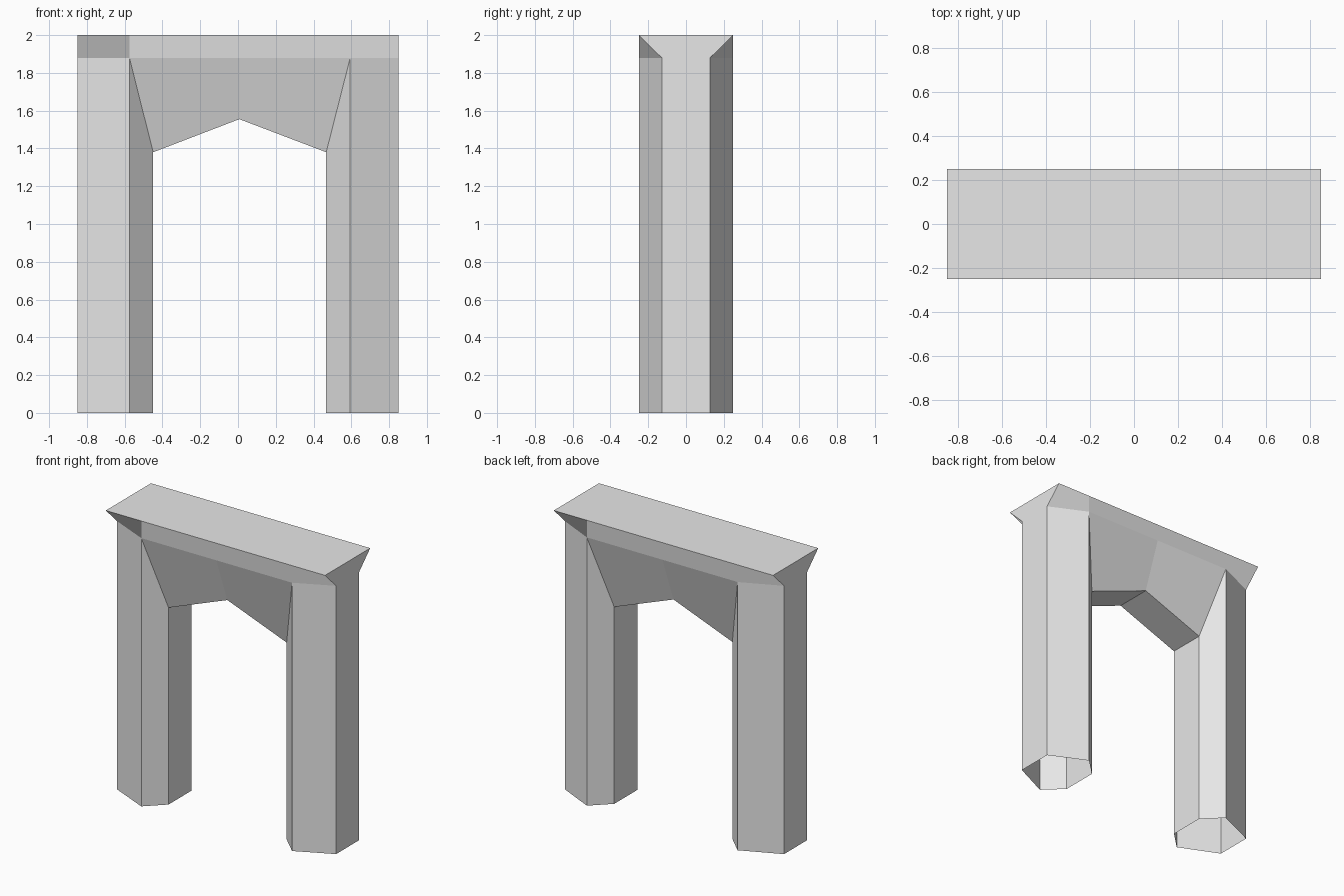
import bpy
import bmesh

cube = bpy.data.objects.get("Cube")
if cube:
    bpy.data.objects.remove(cube)

# Main dimensions
END = 0.85                    # outer end of the gateway
DEPTH, NARROW = 0.25, 0.128   # half depth at the ridge and at the chamfer
TOP, EAVE, SPRING, PEAK = 2.0, 1.88, 1.38, 1.555
MID = {-1: -0.575, 1: 0.594}  # ridge line of each leg
INNER = {-1: -0.449, 1: 0.467}
CENTRE = 0.007

stone = bpy.data.materials.new("grey_stone")
stone.use_nodes = True
GREY = (0.8, 0.8, 0.8, 1.0)
stone.diffuse_color = GREY
for node in stone.node_tree.nodes:
    if node.type == 'BSDF_PRINCIPLED':
        node.inputs["Base Color"].default_value = GREY


def build(name, faces):
    """Make one flat-shaded object from lists of corner points."""
    bm = bmesh.new()
    for corners in faces:
        bm.faces.new([bm.verts.new(c) for c in corners])
    bmesh.ops.remove_doubles(bm, verts=bm.verts, dist=0.0005)
    bmesh.ops.recalc_face_normals(bm, faces=bm.faces)
    mesh = bpy.data.meshes.new(name)
    bm.to_mesh(mesh)
    bm.free()
    mesh.materials.append(stone)
    obj = bpy.data.objects.new(name, mesh)
    bpy.context.collection.objects.link(obj)


# Six-sided legs, open at the foot, with the inner edges stopping at the arch
for side, name in ((1, "left_leg"), (-1, "right_leg")):
    out, mid, inn = side * END, MID[side], INNER[side]
    profile = [(out, -NARROW, EAVE), (mid, -DEPTH, EAVE), (inn, -NARROW, SPRING),
               (inn, NARROW, SPRING), (mid, DEPTH, EAVE), (out, NARROW, EAVE)]
    walls = []
    for (x0, y0, z0), (x1, y1, z1) in zip(profile, profile[1:] + profile[:1]):
        walls.append([(x0, y0, 0), (x1, y1, 0), (x1, y1, z1), (x0, y0, z0)])
    build(name, walls)

# Pointed arch: sloping cheeks and the underside
arch = []
for side in (-1, 1):
    mid, inn = MID[side], INNER[side]
    for f in (-1, 1):
        arch.append([(mid, f * DEPTH, EAVE), (inn, f * NARROW, SPRING),
                     (CENTRE, f * NARROW, PEAK), (CENTRE, f * DEPTH, EAVE)])
    arch.append([(inn, -NARROW, SPRING), (inn, NARROW, SPRING),
                 (CENTRE, NARROW, PEAK), (CENTRE, -NARROW, PEAK)])
build("arch", arch)

# Cap: flat top, flared ends, long bands and corner flares
cap = [[(-END, -DEPTH, TOP), (END, -DEPTH, TOP), (END, DEPTH, TOP), (-END, DEPTH, TOP)]]
for s in (-1, 1):
    cap.append([(s * END, -NARROW, EAVE), (s * END, NARROW, EAVE),
                (s * END, DEPTH, TOP), (s * END, -DEPTH, TOP)])
for f in (-1, 1):
    y, n = f * DEPTH, f * NARROW
    far, near = -f, f   # the band runs on into the far corner flare
    cap.append([(MID[near], y, EAVE), (MID[far], y, EAVE), (far * END, n, EAVE),
                (far * END, y, TOP), (MID[near], y, TOP)])
    cap.append([(near * END, n, EAVE), (MID[near], y, EAVE),
                (MID[near], y, TOP), (near * END, y, TOP)])
build("cap", cap)
